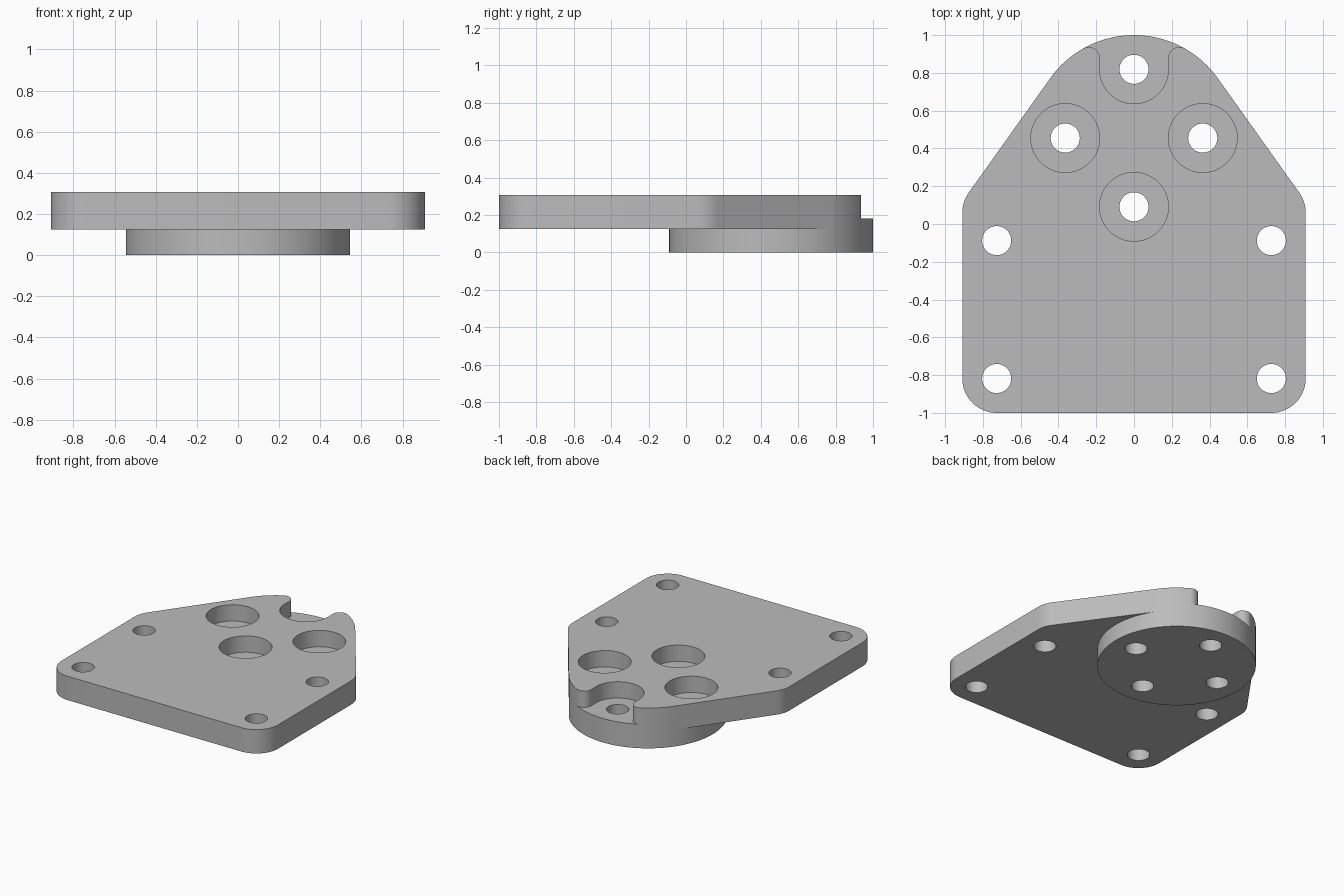
import bpy
import bmesh
from math import acos, atan2, cos, sin, pi, hypot

if "Cube" in bpy.data.objects:
    bpy.data.objects.remove(bpy.data.objects["Cube"])

# Main dimensions
PLATE_Z, FLOOR_Z, TOP_Z = 0.125, 0.182, 0.306
HUB_Y, HUB_R = 0.455, 0.545
CORNER_X, CORNER_R = 0.727, 0.182
SHOULDER_Y, FOOT_Y = 0.06, -0.818
HOLE_R, BORE_R = 0.077, 0.182
BOLT_RING = 0.364

metal = bpy.data.materials.new("grey metal")
metal.use_nodes = True
GREY = (0.5, 0.5, 0.5, 1)
metal.diffuse_color = GREY
metal.node_tree.nodes["Principled BSDF"].inputs["Base Color"].default_value = GREY


def arc(cx, cy, r, start, end, n):
    """Points along an arc, both ends included."""
    steps = [start + (end - start) * i / n for i in range(n + 1)]
    return [(cx + r * cos(a), cy + r * sin(a)) for a in steps]


def mirrored(half):
    """Close a right-hand outline, listed bottom to top, across x = 0."""
    left = [(-x, y) for x, y in reversed(half) if abs(x) > 1e-5]
    return [(0 if abs(x) <= 1e-5 else x, y) for x, y in half] + left


def prism(name, outline, z0, z1):
    """Extrude a flat outline between two heights."""
    bm = bmesh.new()
    face = bm.faces.new([bm.verts.new((x, y, z0)) for x, y in outline])
    result = bmesh.ops.extrude_face_region(bm, geom=[face])
    for v in result["geom"]:
        if isinstance(v, bmesh.types.BMVert):
            v.co.z = z1
    bmesh.ops.recalc_face_normals(bm, faces=bm.faces)
    mesh = bpy.data.meshes.new(name)
    bm.to_mesh(mesh)
    bm.free()
    mesh.materials.append(metal)
    ob = bpy.data.objects.new(name, mesh)
    bpy.context.collection.objects.link(ob)
    return ob


def combine(target, tool, operation):
    """Apply a boolean and discard the tool."""
    mod = target.modifiers.new("boolean", "BOOLEAN")
    mod.operation, mod.solver, mod.object = operation, "EXACT", tool
    bpy.context.view_layer.objects.active = target
    bpy.ops.object.modifier_apply(modifier=mod.name)
    bpy.data.objects.remove(tool)


def drill(x, y, r, z0, z1):
    tool = prism("drill", arc(x, y, r, 0, 2 * pi, 64)[:-1], z0, z1)
    tool.hide_render = True
    combine(mount_plate, tool, "DIFFERENCE")


# Plate outline: rounded foot, shoulder and a slope tangent to the hub
dx, dy = CORNER_X, SHOULDER_Y - HUB_Y
tangent = atan2(dy, dx) + acos((HUB_R - CORNER_R) / hypot(dx, dy))
hub_arc = arc(0, HUB_Y, HUB_R, tangent, pi / 2, 32)
half = (arc(CORNER_X, FOOT_Y, CORNER_R, -pi / 2, 0, 16)
        + arc(CORNER_X, SHOULDER_Y, CORNER_R, 0, tangent, 10) + hub_arc)
mount_plate = prism("mount_plate", mirrored(half), PLATE_Z, TOP_Z)

# Round hub under the plate, sharing the plate's back arc
hub_half = arc(0, HUB_Y, HUB_R, -pi / 2, tangent, 72)[:-1] + hub_arc
combine(mount_plate, prism("hub", mirrored(hub_half), 0, PLATE_Z), "UNION")

# Open pocket at the back with rounded lips
LIP_R = 0.06
lip_x = BORE_R + LIP_R - 0.002
lip_y = HUB_Y + ((HUB_R - LIP_R) ** 2 - lip_x ** 2) ** 0.5
lip_angle = atan2(lip_y - HUB_Y, lip_x)
pocket_half = (arc(0, HUB_Y + BOLT_RING, BORE_R, -pi / 2, 0, 20)
               + arc(lip_x, lip_y, LIP_R, pi, lip_angle, 14)
               + [(lip_x + 0.3 * cos(lip_angle), lip_y + 0.3 * sin(lip_angle))])
pocket = prism("pocket", mirrored(pocket_half), FLOOR_Z, 1)
pocket.hide_render = True
combine(mount_plate, pocket, "DIFFERENCE")

# Counterbores and bolt holes on the hub
for i in range(4):
    x, y = BOLT_RING * cos(i * pi / 2), HUB_Y + BOLT_RING * sin(i * pi / 2)
    if i != 1:
        drill(x, y, BORE_R, FLOOR_Z, 1)
    drill(x, y, HOLE_R, -1, 1)

# Four corner holes
for x in (-CORNER_X, CORNER_X):
    for y in (FOOT_Y, -0.088):
        drill(x, y, HOLE_R, -1, 1)

bpy.ops.object.select_all(action="DESELECT")
mount_plate.select_set(True)
bpy.context.view_layer.objects.active = mount_plate
bpy.ops.object.shade_smooth_by_angle(angle=pi / 6)
